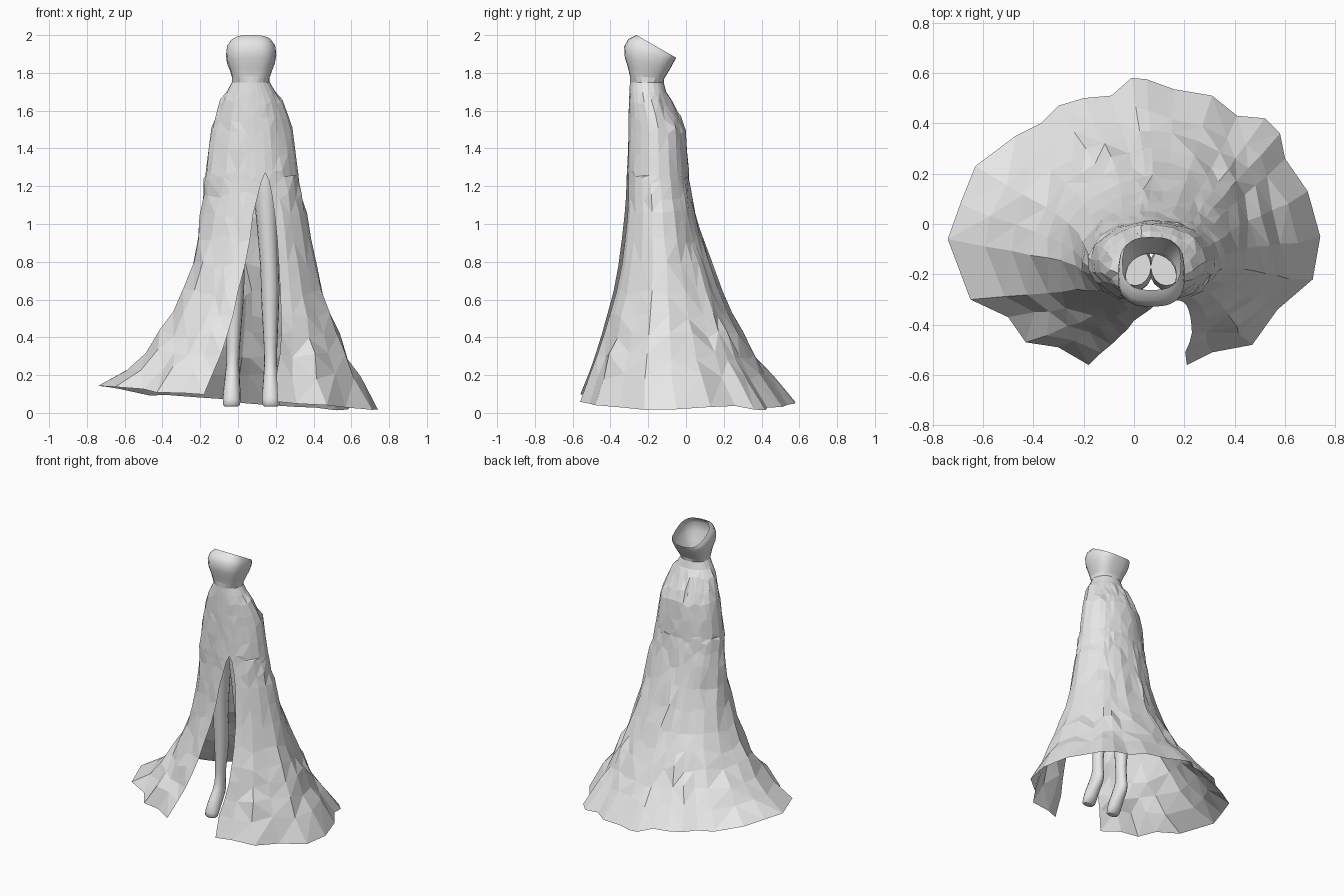
import bpy, bmesh, math, random

random.seed(4)
grey = bpy.data.materials.new("soft_grey")
grey.diffuse_color = (0.8, 0.8, 0.8, 1)


def make_object(name, bm):
    mesh = bpy.data.meshes.new(name)
    bm.to_mesh(mesh)
    bm.free()
    mesh.materials.append(grey)
    obj = bpy.data.objects.new(name, mesh)
    bpy.context.collection.objects.link(obj)
    return obj


def bridge(bm, rows, closed):
    # quads between successive rings listed from bottom to top
    n = len(rows[0])
    for low, high in zip(rows, rows[1:]):
        for j in range(n if closed else n - 1):
            k = (j + 1) % n
            bm.faces.new((low[j], low[k], high[k], high[j]))


def spow(v, p):
    return math.copysign(abs(v) ** p, v)


# Hem outline, counter-clockwise from the right edge of the slit to its left edge
HEM = [(.21, -.56), (.31, -.51), (.47, -.48), (.57, -.34), (.71, -.22), (.74, -.05),
       (.69, .13), (.60, .26), (.58, .36), (.52, .42), (.41, .43), (.31, .51),
       (.16, .535), (.05, .575), (-.01, .58), (-.09, .51), (-.20, .50), (-.30, .47),
       (-.37, .40), (-.47, .35), (-.63, .23), (-.69, .08), (-.74, -.06), (-.65, -.30),
       (-.50, -.37), (-.43, -.47), (-.30, -.49), (-.18, -.56)]
HX, HY = .74, .575
angles, radii = [], []
for x, y in HEM:
    a = math.degrees(math.atan2(y / HY, x / HX))
    if angles and a < angles[-1] - 90:
        a += 360
    angles.append(a)
    radii.append(math.hypot(x / HX, y / HY))

# Skirt rings: z, left, right, front, back, slit start angle, slit end angle
SKIRT = [(.21, -.60, .64, -.525, .45, -73, 256),
         (.31, -.50, .585, -.49, .375, -71, 256),
         (.42, -.41, .53, -.455, .30, -69, 256),
         (.52, -.35, .49, -.425, .25, -68, 257),
         (.64, -.295, .45, -.39, .19, -67, 258),
         (.78, -.245, .41, -.36, .135, -66, 262),
         (.92, -.215, .385, -.34, .085, -66, 266),
         (1.05, -.20, .36, -.325, .05, -66, 270),
         (1.15, -.185, .34, -.318, .03, -67, 276),
         (1.23, -.18, .325, -.315, .018, -69, 282),
         (1.27, -.175, .32, -.313, .014, -73, 287),
         (1.38, -.163, .305, -.31, .006, -73, 287),
         (1.49, -.145, .285, -.305, -.002, -73, 287),
         (1.56, -.125, .262, -.303, -.03, -73, 287),
         (1.64, -.095, .235, -.302, -.075, -73, 287),
         (1.70, -.06, .198, -.30, -.105, -73, 287),
         (1.75, -.033, .168, -.297, -.118, -73, 287)]

# Bodice rings: front z, back z, left, right, front, back
BODICE = [(1.785, 1.77, -.032, .168, -.298, -.115),
          (1.83, 1.795, -.042, .18, -.308, -.10),
          (1.88, 1.825, -.058, .195, -.324, -.082),
          (1.94, 1.855, -.064, .203, -.328, -.066),
          (1.98, 1.872, -.060, .20, -.305, -.056),
          (2.00, 1.88, -.046, .186, -.262, -.052)]


def dress():
    bm = bmesh.new()
    # hem drops from the left train to the right
    rows = [[bm.verts.new((x, y, .08 - .08 * x - (.02 if y > .3 else 0)
                           + random.uniform(-.008, .008))) for x, y in HEM]]
    last = len(HEM) - 1
    span = angles[-1] - angles[0]
    for z, xl, xr, yf, yb, a0, a1 in SKIRT:
        cx, cy, rx, ry = (xl + xr) / 2, (yf + yb) / 2, (xr - xl) / 2, (yb - yf) / 2
        w = max(0, 1 - z / 1.27) ** 1.4
        row = []
        for j in range(len(HEM)):
            t = math.radians(a0 + (angles[j] - angles[0]) / span * (a1 - a0))
            r = 1 + (radii[j] - 1) * w
            dz = 0
            if 0 < j < last and z < 1.68:
                r += random.uniform(-.022, .022)
                dz = random.uniform(-.022, .022)
            x = cx + rx * r * math.cos(t)
            dz -= .06 * x * max(0, 1 - z / .5)
            row.append(bm.verts.new((x, cy + ry * r * math.sin(t), z + dz)))
        rows.append(row)
    # fitted bodice with a rim sloping down to the back
    for zf, zb, xl, xr, yf, yb in BODICE:
        cx, cy, rx, ry = (xl + xr) / 2, (yf + yb) / 2, (xr - xl) / 2, (yb - yf) / 2
        row = []
        for j in range(len(HEM)):
            t = math.radians(-73 + (angles[j] - angles[0]) / span * 360)
            s = spow(math.sin(t), .72)
            row.append(bm.verts.new((cx + rx * spow(math.cos(t), .72), cy + ry * s,
                                     zf + (zb - zf) * (s + 1) / 2)))
        rows.append(row)
    bridge(bm, rows, False)
    # sew the back of the slit shut above its tip
    bmesh.ops.remove_doubles(bm, verts=bm.verts[:], dist=.0005)
    bmesh.ops.triangulate(bm, faces=[f for f in bm.faces if f.calc_center_median().z < 1.72])
    for f in bm.faces:
        f.smooth = f.calc_center_median().z > 1.77
    make_object("dress", bm)


# Leg rings: z, centre y, half width, half depth (toes first)
LEG = [(.035, -.262, .036, .022), (.045, -.258, .046, .036), (.075, -.245, .047, .048),
       (.12, -.222, .045, .056), (.17, -.190, .041, .062), (.21, -.172, .038, .055),
       (.26, -.165, .034, .042), (.34, -.165, .035, .040), (.45, -.160, .040, .048),
       (.56, -.160, .046, .056), (.66, -.168, .049, .056), (.74, -.178, .048, .052),
       (.84, -.182, .050, .058), (1.0, -.185, .056, .068), (1.15, -.188, .064, .078),
       (1.28, -.185, .072, .086), (1.42, -.175, .075, .090), (1.52, -.170, .062, .075)]


def leg(name, foot_x, knee_x, hip_x):
    bm = bmesh.new()
    rows = []
    for z, cy, rx, ry in LEG:
        cx = foot_x + (knee_x - foot_x) * min(z / .7, 1)
        cx += (hip_x - knee_x) * max(0, (z - .7) / .8)
        rows.append([bm.verts.new((cx + rx * math.cos(k * math.tau / 16),
                                   cy + ry * math.sin(k * math.tau / 16), z))
                     for k in range(16)])
    bridge(bm, rows, True)
    bm.faces.new(rows[0][::-1])
    bm.faces.new(rows[-1])
    for f in bm.faces:
        f.smooth = len(f.verts) == 4
    make_object(name, bm)


dress()
leg("left_leg", .175, .170, .130)
leg("right_leg", -.036, -.015, .005)
